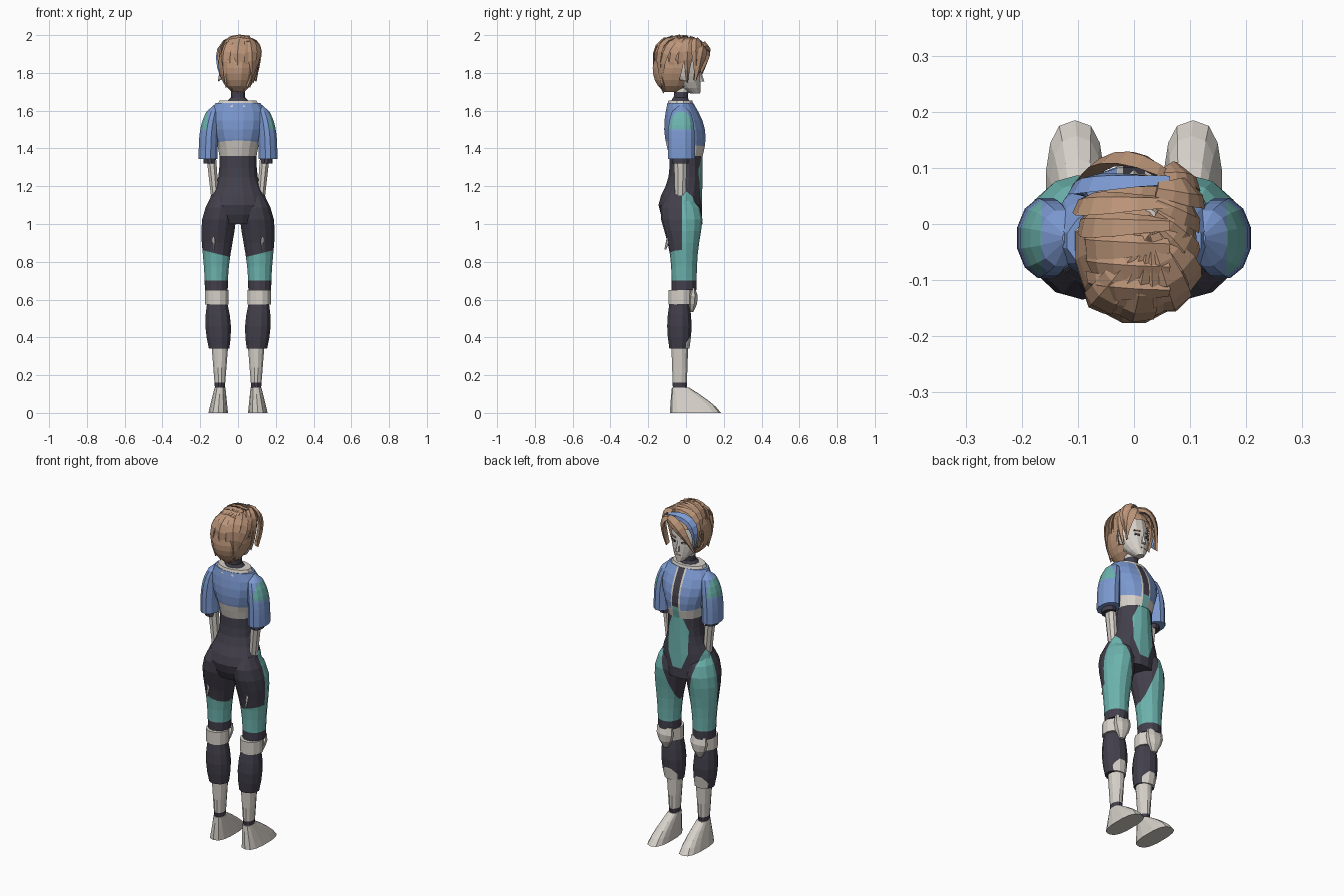
import bpy, bmesh, math
from mathutils import Vector

cube = bpy.data.objects.get("Cube")
if cube:
    bpy.data.objects.remove(cube)


def material(name, *rgb):
    m = bpy.data.materials.new(name)
    m.use_nodes = True
    m.diffuse_color = (*rgb, 1)
    m.node_tree.nodes["Principled BSDF"].inputs["Base Color"].default_value = (*rgb, 1)
    return m


LIGHT = material("pale grey", .67, .63, .58)
DARK = material("charcoal", .055, .05, .07)
BLUE = material("soft blue", .2, .32, .64)
TEAL = material("teal", .15, .45, .42)
HAIR = material("light brown", .5, .3, .19)


def finish(name, bm, mat):
    bmesh.ops.recalc_face_normals(bm, faces=bm.faces)
    mesh = bpy.data.meshes.new(name)
    bm.to_mesh(mesh)
    bm.free()
    ob = bpy.data.objects.new(name, mesh)
    bpy.context.collection.objects.link(ob)
    mesh.materials.append(mat)
    return ob


def skin(bm, loops):
    """Bridge equal point loops into a closed tube."""
    rows = [[bm.verts.new(point) for point in loop] for loop in loops]
    count = len(rows[0])
    for lower, upper in zip(rows, rows[1:]):
        for i in range(count):
            j = (i + 1) % count
            bm.faces.new((lower[i], lower[j], upper[j], upper[i]))
    bm.faces.new(rows[0])
    bm.faces.new(rows[-1])


def loft(name, mat, bottom, top, shape, steps=1, sides=12, mirror=1, power=1):
    """shape(t) gives centre x, centre y, radius x, radius y from bottom to top."""
    def bend(value):
        return math.copysign(abs(value) ** power, value)
    bm = bmesh.new()
    loops = []
    angles = [math.tau * (i + .5) / sides for i in range(sides)]
    for step in range(steps + 1):
        t = step / steps
        cx, cy, rx, ry = shape(t)
        z = bottom + (top - bottom) * t
        loops.append([(mirror * (cx + rx * bend(math.cos(angle))),
                       cy + ry * bend(math.sin(angle)), z) for angle in angles])
    skin(bm, loops)
    return finish(name, bm, mat)


def bump(t, power=1):
    """Rise and fall between 0 and 1; a higher power moves the peak up."""
    return math.sin(math.pi * t ** power)


def paint(ob, mat, *spaces):
    """Cut and colour the region where a|x| + by + cz < d for every space."""
    mesh = ob.data
    if mat.name not in mesh.materials:
        mesh.materials.append(mat)
    index = mesh.materials.find(mat.name)
    bm = bmesh.new()
    bm.from_mesh(mesh)
    for a, b, c, d in spaces:
        for sign in ((1, -1) if a else (1,)):
            normal = Vector((a * sign, b, c))
            geometry = bm.verts[:] + bm.edges[:] + bm.faces[:]
            bmesh.ops.bisect_plane(bm, geom=geometry, dist=.0001, plane_no=normal,
                                   plane_co=normal * d / normal.length_squared)
    for face in bm.faces:
        p = face.calc_center_median()
        if all(a * abs(p.x) + b * p.y + c * p.z < d for a, b, c, d in spaces):
            face.material_index = index
    bm.to_mesh(mesh)
    bm.free()


def above(z):
    return (0, 0, -1, -z)


def below(z):
    return (0, 0, 1, z)


def within(x):
    return (1, 0, 0, x)


FRONT = (0, -1, 0, -.02)
# outer thigh panel, shared by hips and legs
THIGH = [(-1, 0, .27, .183), (0, -1, 0, .02), (0, .6, 1, 1.18), above(.82)]


# torso swelling into the hips, with the belly panel
def torso_shape(t):
    hip = math.exp(-((t - .25) * 4) ** 2)
    return 0, -.03 * hip, .1 + .06 * hip, .088 + .03 * hip


torso = loft("torso", DARK, 1, 1.4, torso_shape, steps=8, sides=16)
paint(torso, TEAL, *THIGH)
paint(torso, TEAL, FRONT, within(.065), (1, 0, -.4, -.395), (1, 0, .4, .58),
      above(1.06), below(1.37))

# cropped jacket with hem and zip
jacket = loft("jacket", BLUE, 1.36, 1.64, lambda t: (
    0, -.03 * t * t, .1 + .05 * math.sin(2.7 * t ** 1.5), .09 + .03 * bump(t) - .02 * t),
    steps=6, sides=16)
paint(jacket, LIGHT, (0, .15, 1, 1.425))
paint(jacket, LIGHT, FRONT, within(.03), above(1.4))
paint(jacket, DARK, FRONT, within(.02), above(1.43))
paint(jacket, TEAL, FRONT, within(.02), below(1.43))

# collar, neck and choker
loft("collar", LIGHT, 1.62, 1.655, lambda t: (0, -.03, .12 - .02 * t, .075 - .01 * t))
loft("neck_base", DARK, 1.64, 1.67, lambda t: (0, -.03, .07 - .03 * t, .055 - .015 * t))
neck = loft("neck", LIGHT, 1.64, 1.76, lambda t: (0, -.03 + .01 * t, .037, .039))
paint(neck, DARK, below(1.7))

for word, side in (("left", 1), ("right", -1)):
    # thigh and knee
    thigh = loft(word + "_thigh", DARK, .65, 1.15, lambda t: (
        .115 - .035 * t ** 3, -.01 - .03 * t ** 3,
        .062 + .03 * bump(t, 2), .066 + .045 * bump(t, 3)), steps=8, sides=14, mirror=side)
    paint(thigh, TEAL, *THIGH)
    paint(thigh, TEAL, (-.25, 0, 1, .815), above(.7))
    loft(word + "_knee_band", LIGHT, .575, .65, lambda t: (.112, -.03, .064, .066),
         mirror=side)
    loft(word + "_knee_guard", LIGHT, .535, .66, lambda t: (
        .112, .03 + .01 * t, .015 + .04 * math.sin(2 * t), .01 + .02 * bump(t)),
        steps=3, sides=8, mirror=side)
    # calf, shin and ankle
    calf = loft(word + "_calf", DARK, .34, .58, lambda t: (
        .1 + .01 * t, -.035, .056 + .014 * bump(t), .055 + .012 * bump(t)),
        steps=4, mirror=side)
    paint(calf, LIGHT, (0, -1, 0, 0), (0, -1.5, 1, .37))
    shin = loft(word + "_shin", LIGHT, .13, .35, lambda t: (
        .096, -.033, .027 + .018 * t, .038 + .008 * t), steps=2, mirror=side)
    paint(shin, DARK, below(.16))
    # shoe sloping down to the toe
    loft(word + "_shoe", LIGHT, 0, .135, lambda t: (
        .105 - .01 * t, .05 - .08 * t ** 1.3, .053 - .024 * t, .135 - .09 * t ** 1.3),
        steps=4, sides=14, mirror=side, power=.75)

    # sleeve, rounded at the shoulder
    def sleeve_shape(t):
        dome = math.sqrt(1 - t ** 4)
        return .158 - .04 * t ** 3, -.025, .01 + .042 * dome, .01 + .064 * dome

    sleeve = loft(word + "_sleeve", BLUE, 1.345, 1.63, sleeve_shape, steps=8, mirror=side)
    paint(sleeve, TEAL, (-1, 0, 0, -.165), above(1.5), below(1.6))
    # cuff, forearm and fingertips
    loft(word + "_cuff", DARK, 1.32, 1.37, lambda t: (.15, -.03, .035, .045), mirror=side)
    loft(word + "_forearm", LIGHT, 1.12, 1.34, lambda t: (
        .12 + .02 * t, -.03, .022 + .005 * t, .03 + .007 * t), sides=8, mirror=side)
    loft(word + "_fingers", LIGHT, .865, .96, lambda t: (
        .128, -.11 + .03 * t, .004 + .007 * t, .005 + .01 * t), sides=6, mirror=side)


# head, narrowing to a chin set forward
def head_shape(t):
    skull = .066 * math.sin(2.6 * t ** .8)
    return 0, -.02 + .07 * (1 - t) ** 4, .02 + skull, .025 + skull


loft("head", LIGHT, 1.69, 1.97, head_shape, steps=9, sides=14)
loft("nose", LIGHT, 1.755, 1.815, lambda t: (0, .077 - .01 * t, .013 - .008 * t,
                                            .02 - .01 * t), sides=6)


def plate(name, mat, place, size, turn=0):
    bpy.ops.mesh.primitive_cube_add(size=1, location=place, rotation=(0, 0, turn))
    ob = bpy.context.object
    ob.name, ob.scale = name, size
    ob.data.materials.append(mat)


# face details
for word, side in (("left", 1), ("right", -1)):
    x, turn = side * .034, side * -.4
    plate(word + "_eye", DARK, (x, .067, 1.806), (.03, .008, .012), turn)
    plate(word + "_iris", HAIR, (x, .069, 1.806), (.01, .008, .01), turn)
    plate(word + "_brow", HAIR, (x, .067, 1.83), (.036, .008, .006), turn)
plate("mouth", HAIR, (0, .074, 1.73), (.028, .008, .005))


# hair cap, open over the face
def cap_shape(t):
    swell = max(0, bump(t)) ** .7
    return 0, -.03 - .045 * (1 - t) ** 2, .035 + .072 * swell, .04 + .096 * swell


cap = loft("hair_cap", HAIR, 1.7, 1.985, cap_shape, steps=9, sides=16)
bm = bmesh.new()
bm.from_mesh(cap.data)
centres = [(face, face.calc_center_median()) for face in bm.faces]
bmesh.ops.delete(bm, geom=[face for face, p in centres if p.z < 1.89 and p.y > -.01],
                 context="FACES")
bm.to_mesh(cap.data)
bm.free()


def lock(name, start, pull, tip, width=.03, mat=HAIR, steps=7):
    """Tapered hair lock with a raised ridge along a bent path."""
    start, pull, tip = map(Vector, (start, pull, tip))
    middle = Vector((0, -.035, 1.85))
    bm = bmesh.new()
    loops = []
    for i in range(steps + 1):
        t = i / steps
        p = start.lerp(pull, t).lerp(pull.lerp(tip, t), t)
        along = (pull - start).lerp(tip - pull, t)
        out = (p - middle).normalized()
        across = along.cross(out).normalized() * width * min(1, .5 + 1.5 * t, 2.3 - 2.2 * t)
        loops.append([p + across, p + out * .012 + across * .3,
                      p + out * .007 - across, p - out * .012])
    skin(bm, loops)
    finish(name, bm, mat)


# locks sweeping over from the side parting, the foremost one dyed
for i in range(6):
    y = .075 - .038 * i
    top = 1.86 + .125 * math.sqrt(1 - (6 * y + .2) ** 2)
    lock(f"swept_lock_{i}", (.06, y, top), (-.15, y, top + .045),
         (-.085 + .012 * i, y * .7, 1.77 - .01 * i), .026, HAIR if i else BLUE)
# fringe across the forehead
lock("right_fringe", (.075, .07, 1.93), (-.04, .165, 1.99), (-.1, .06, 1.76))
lock("left_fringe", (.05, .085, 1.94), (.12, .1, 1.94), (.09, .045, 1.76))
# locks falling on the left side and the back
for i in range(5):
    y = .05 - .045 * i
    lock(f"side_lock_{i}", (.04, .06 - .02 * i, 1.975), (.15, y, 1.985),
         (.085 - .01 * i, y, 1.765 - .01 * i))
    x = .05 * (i - 2)
    lock(f"back_lock_{i}", (.03, -.02, 1.985), (x, -.25 + abs(x) * .5, 2),
         (x * .6, -.115, 1.7 + abs(x) * .3))
